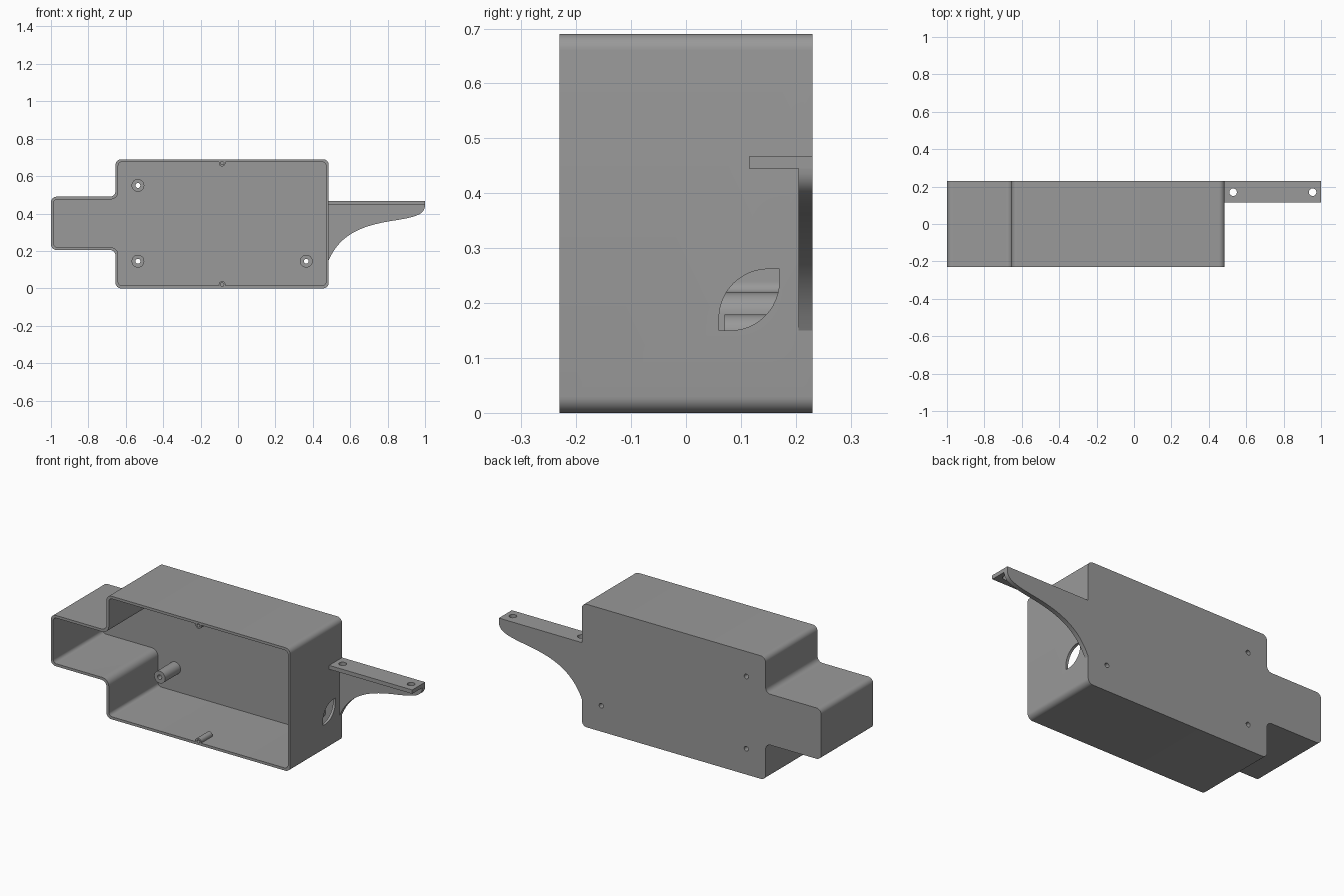
import bpy, bmesh, math
from mathutils import Vector

if "Cube" in bpy.data.objects:
    bpy.data.objects.remove(bpy.data.objects["Cube"])

grey = bpy.data.materials.new("plain grey")
grey.diffuse_color = (0.32, 0.32, 0.32, 1)
grey.use_nodes = True
grey.node_tree.nodes["Principled BSDF"].inputs["Base Color"].default_value = grey.diffuse_color

FRONT, BACK, FLOOR = -0.23, 0.23, 0.207   # open rim, rear face, inside of rear wall
WALL = 0.0145


def rounded(corners, seg=8):
    """Right-angled outline (u, v, radius) -> points with filleted corners."""
    pts, n = [], len(corners)
    for i, (u, v, r) in enumerate(corners):
        c = Vector((u, v))
        if r == 0:
            pts.append(c)
            continue
        d1 = (Vector(corners[i - 1][:2]) - c).normalized()
        d2 = (Vector(corners[(i + 1) % n][:2]) - c).normalized()
        mid = c + r * (d1 + d2)
        for k in range(seg + 1):
            t = math.pi / 2 * k / seg
            pts.append(mid - r * (d2 * math.cos(t) + d1 * math.sin(t)))
    return pts


def circle(u, v, r, n=32):
    return [(u + r * math.cos(2 * math.pi * k / n), v + r * math.sin(2 * math.pi * k / n))
            for k in range(n)]


def bezier(a, b, c, d, n=16):
    a, b, c, d = map(Vector, (a, b, c, d))
    return [a * (1 - t) ** 3 + b * 3 * t * (1 - t) ** 2 + c * 3 * t * t * (1 - t) + d * t ** 3
            for t in (k / n for k in range(n + 1))]


def prism(name, pts, axis, lo, hi):
    """Extrude a 2D outline along the given axis from lo to hi."""
    place = {'x': lambda p, h: (h, p[0], p[1]),
             'y': lambda p, h: (p[0], h, p[1]),
             'z': lambda p, h: (p[0], p[1], h)}[axis]
    bm = bmesh.new()
    a = [bm.verts.new(place(p, lo)) for p in pts]
    b = [bm.verts.new(place(p, hi)) for p in pts]
    bm.faces.new(a)
    bm.faces.new(b[::-1])
    for i in range(len(a)):
        j = (i + 1) % len(a)
        bm.faces.new((a[i], b[i], b[j], a[j]))
    bmesh.ops.recalc_face_normals(bm, faces=bm.faces)
    me = bpy.data.meshes.new(name)
    bm.to_mesh(me)
    bm.free()
    me.materials.append(grey)
    ob = bpy.data.objects.new(name, me)
    bpy.context.collection.objects.link(ob)
    return ob


def finish(ob, cutters=()):
    """Cut the holes, bake the result and smooth the round surfaces."""
    for c in cutters:
        m = ob.modifiers.new("cut", 'BOOLEAN')
        m.operation, m.solver, m.object = 'DIFFERENCE', 'EXACT', c
    bpy.ops.object.select_all(action='DESELECT')
    ob.select_set(True)
    bpy.context.view_layer.objects.active = ob
    for m in list(ob.modifiers):
        bpy.ops.object.modifier_apply(modifier=m.name)
    bpy.ops.object.shade_smooth_by_angle(angle=math.radians(30))


def case_outline(w, convex, concave):
    """Body with a narrower bay on its left, inset by w."""
    l, s, r = -1 + w, -0.655 + w, 0.485 - w
    return rounded([(s, w, convex), (r, w, convex), (r, 0.69 - w, convex), (s, 0.69 - w, convex),
                    (s, 0.49 - w, concave), (l, 0.49 - w, convex),
                    (l, 0.205 + w, convex), (s, 0.205 + w, concave)])


# cutters: cavity, leaf-shaped cable opening, screw holes
cavity = prism("cavity_cutter", case_outline(WALL, 0.02, 0.04), 'y', FRONT - 0.1, FLOOR)
leaf = prism("cable_opening_cutter",
             rounded([(0.06, 0.15, 0), (0.17, 0.15, 0.09), (0.17, 0.262, 0), (0.06, 0.262, 0.09)], 12),
             'x', 0.44, 0.52)
post_at = [(-0.535, 0.55), (-0.535, 0.145), (0.365, 0.145)]
boss_at = [(-0.085, 0.67), (-0.085, 0.02)]
post_holes = [prism("post_hole_cutter", circle(x, z, 0.013), 'y', 0, 0.3) for x, z in post_at]
boss_holes = [prism("boss_hole_cutter", circle(x, z, 0.009), 'y', -0.3, -0.15) for x, z in boss_at]
plate_holes = [prism("plate_hole_cutter", circle(x, 0.17, 0.02), 'z', 0.4, 0.5) for x in (0.53, 0.955)]

# open-fronted case
case = prism("case", case_outline(0, 0.03, 0.03), 'y', FRONT, BACK)
finish(case, [cavity, leaf] + post_holes + boss_holes)

# mounting posts inside the rear wall
for (x, z), hole in zip(post_at, post_holes):
    finish(prism("mounting_post", circle(x, z, 0.034), 'y', 0.07, FLOOR), [hole])

# lid screw bosses at the rim
for (x, z), hole in zip(boss_at, boss_holes):
    finish(prism("lid_boss", circle(x, z, 0.018), 'y', FRONT, -0.13), [hole])

# side bracket: drilled top plate and curved web
plate = prism("bracket_plate", [(0.48, 0.115), (1, 0.115), (1, BACK), (0.48, BACK)], 'z', 0.445, 0.467)
finish(plate, plate_holes)
curve = (bezier((0.485, 0.15), (0.55, 0.30), (0.68, 0.34), (0.85, 0.365))
         + bezier((0.85, 0.365), (0.95, 0.382), (1, 0.395), (1, 0.445))[1:])
finish(prism("bracket_web", curve + [(0.485, 0.445)], 'y', 0.205, BACK))

# remove the cutters
for c in [cavity, leaf] + post_holes + boss_holes + plate_holes:
    bpy.data.objects.remove(c, do_unlink=True)
